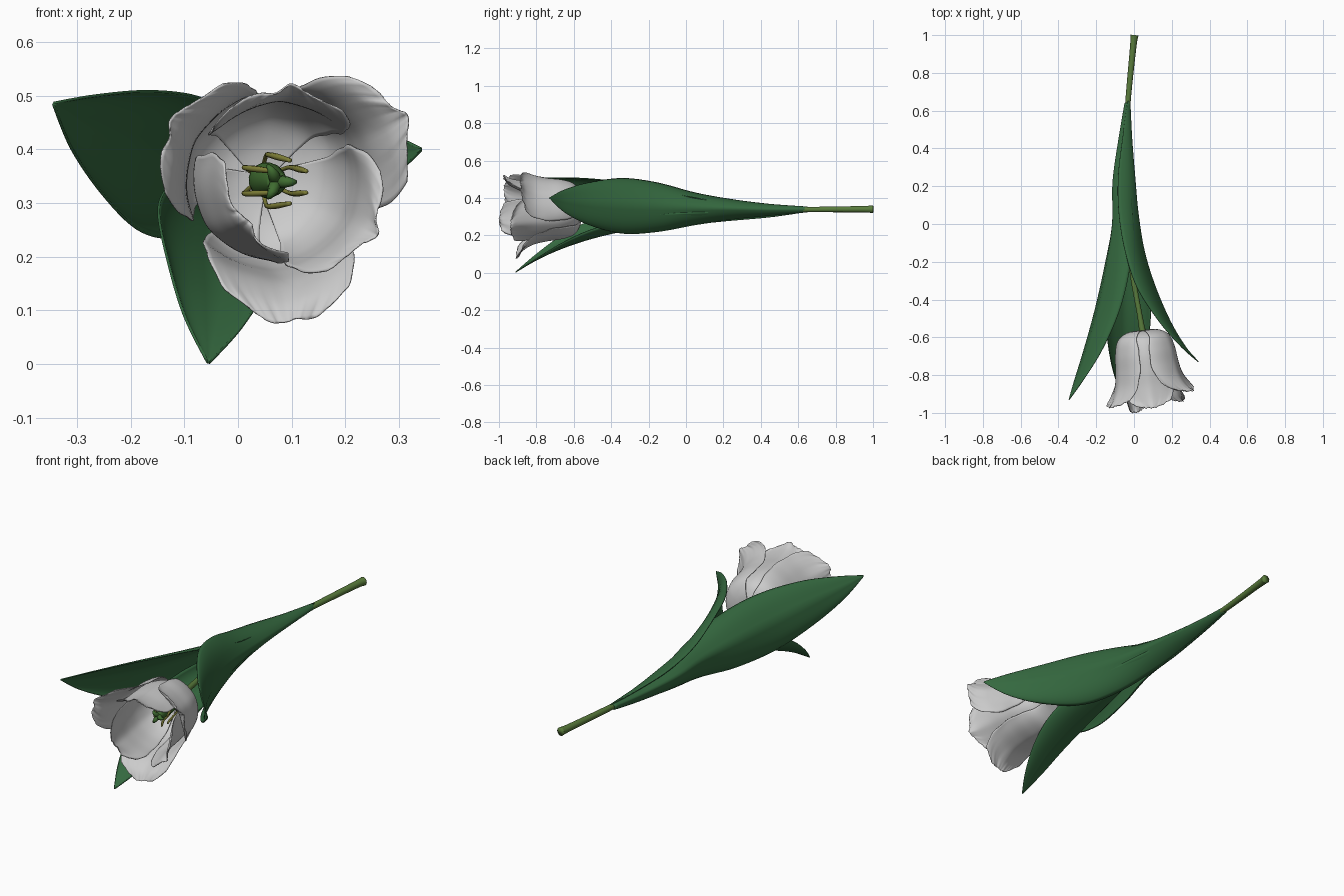
import bpy, bmesh, math, random
from mathutils import Vector

if "Cube" in bpy.data.objects:
    bpy.data.objects.remove(bpy.data.objects["Cube"])

random.seed(4)


def material(name, rgb):
    m = bpy.data.materials.new(name)
    m.diffuse_color = (*rgb, 1)
    m.use_nodes = True
    m.node_tree.nodes["Principled BSDF"].inputs["Base Color"].default_value = m.diffuse_color
    return m


WHITE = material("petal_white", (1.0, 1.0, 1.0))
LEAF = material("leaf_green", (0.035, 0.14, 0.05))
STEM = material("stem_green", (0.10, 0.20, 0.045))
PISTIL = material("pistil_green", (0.05, 0.15, 0.03))
OLIVE = material("stamen_olive", (0.22, 0.22, 0.04))


def spline(pts, t):
    """Smooth interpolation through tuples, t from 0 to 1."""
    f = min(max(t, 0), 1) * (len(pts) - 1)
    i = min(int(f), len(pts) - 2)
    f -= i
    a, b, c, d = (pts[min(max(k, 0), len(pts) - 1)] for k in range(i - 1, i + 3))
    return [0.5 * (2 * q + (r - p) * f + (2*p - 5*q + 4*r - s) * f**2
                   + (3*q - p - 3*r + s) * f**3) for p, q, r, s in zip(a, b, c, d)]


def finish(name, bm, mat):
    bmesh.ops.recalc_face_normals(bm, faces=bm.faces)
    me = bpy.data.meshes.new(name)
    bm.to_mesh(me)
    bm.free()
    me.materials.append(mat)
    for p in me.polygons:
        p.use_smooth = True
    ob = bpy.data.objects.new(name, me)
    bpy.context.collection.objects.link(ob)
    return ob


def sheet(name, func, nu, nv, mat, thick):
    """Thin surface from func(u, v), u in 0..1 and v in -1..1."""
    bm = bmesh.new()
    g = [[bm.verts.new(func(i / nu, 2 * j / nv - 1)) for j in range(nv + 1)]
         for i in range(nu + 1)]
    for i in range(nu):
        for j in range(nv):
            bm.faces.new((g[i][j], g[i][j+1], g[i+1][j+1], g[i+1][j]))
    ob = finish(name, bm, mat)
    mod = ob.modifiers.new("thickness", 'SOLIDIFY')
    mod.thickness = thick
    mod.offset = 0
    return ob


def tube(name, pts, mat, n=24, sides=12):
    """Round tube through (x, y, z, radius) points, capped."""
    bm = bmesh.new()
    rings = []
    for i in range(n + 1):
        t = i / n
        *p, r = spline(pts, t)
        ax = (Vector(spline(pts, t + .01)[:3]) - Vector(spline(pts, t - .01)[:3])).normalized()
        a = ax.cross(Vector((0.13, 0.2, 1))).normalized()
        b = ax.cross(a)
        rings.append([bm.verts.new(Vector(p) + r * (a * math.cos(k * math.tau / sides)
                      + b * math.sin(k * math.tau / sides))) for k in range(sides)])
    for q, s in zip(rings, rings[1:]):
        for k in range(sides):
            m = (k + 1) % sides
            bm.faces.new((q[k], q[m], s[m], s[k]))
    bm.faces.new(rings[0])
    bm.faces.new(rings[-1])
    return finish(name, bm, mat)


# Stem
tube("stem", [(0.003, 1.0, 0.34, 0.021), (-0.005, 0.93, 0.34, 0.017), (-0.035, 0.6, 0.338, 0.014),
              (-0.04, 0.3, 0.338, 0.014), (-0.03, 0.0, 0.34, 0.014), (-0.01, -0.25, 0.342, 0.014),
              (0.03, -0.48, 0.345, 0.014), (0.046, -0.575, 0.345, 0.018)], STEM, 40, 16)


# Leaves: midrib stations are (x, y, z, half width, cup depth)
def leaf(name, angle, stations):
    a = math.radians(angle)
    out = Vector((math.cos(a), 0, math.sin(a)))
    side = Vector((-math.sin(a), 0, math.cos(a)))

    def point(u, v):
        x, y, z, hw, cup = spline(stations, u)
        crease = 0.006 * math.exp(-(v / 0.12) ** 2) * math.sin(math.pi * u)
        return (Vector((x, y, z)) + side * max(hw, 0.001) * math.sin(v * 1.35) / math.sin(1.35)
                + out * (crease - cup * abs(v) ** 1.7))
    sheet(name, point, 48, 16, LEAF, 0.005)


leaf("right_leaf", 5, [(-0.022, 0.65, 0.34, 0.013, 0.012), (-0.014, 0.45, 0.34, 0.030, 0.045),
                       (0.0, 0.25, 0.345, 0.053, 0.08), (0.017, 0.05, 0.35, 0.085, 0.09),
                       (0.05, -0.15, 0.358, 0.13, 0.085), (0.11, -0.34, 0.365, 0.147, 0.08),
                       (0.19, -0.52, 0.373, 0.112, 0.045), (0.27, -0.65, 0.385, 0.06, 0.015),
                       (0.341, -0.73, 0.40, 0.002, 0)])
leaf("left_leaf", 155, [(-0.047, 0.64, 0.343, 0.013, 0.012), (-0.078, 0.45, 0.345, 0.030, 0.045),
                        (-0.108, 0.22, 0.355, 0.052, 0.07), (-0.108, 0.0, 0.365, 0.085, 0.075),
                        (-0.14, -0.22, 0.38, 0.125, 0.075), (-0.185, -0.45, 0.40, 0.135, 0.06),
                        (-0.245, -0.66, 0.43, 0.105, 0.04), (-0.3, -0.82, 0.457, 0.055, 0.015),
                        (-0.343, -0.93, 0.485, 0.002, 0)])
leaf("lower_leaf", 258, [(-0.04, 0.5, 0.320, 0.012, 0.012), (-0.045, 0.3, 0.310, 0.025, 0.03),
                         (-0.045, 0.1, 0.292, 0.045, 0.045), (-0.045, -0.1, 0.272, 0.07, 0.06),
                         (-0.045, -0.3, 0.237, 0.105, 0.07), (-0.045, -0.5, 0.19, 0.12, 0.07),
                         (-0.045, -0.67, 0.132, 0.098, 0.045), (-0.05, -0.81, 0.066, 0.055, 0.015),
                         (-0.055, -0.912, 0.003, 0.002, 0)])

# Flower frame: base point, axis toward the viewer, right and up
BASE = Vector((0.045, -0.565, 0.345))
AXIS = Vector((0.12, -1, -0.03)).normalized()
E1 = Vector((1, 0.12, 0)).normalized()
E2 = AXIS.cross(E1)


def flower(s, x, y):
    return BASE + AXIS * s + E1 * x + E2 * y


# Petals: profiles are (distance along axis, radius, half width)
OUTER = [(0, 0.015, 0.02), (0.003, 0.08, 0.07), (0.038, 0.135, 0.11), (0.11, 0.158, 0.14),
         (0.20, 0.168, 0.15), (0.28, 0.185, 0.145), (0.34, 0.22, 0.125), (0.37, 0.262, 0.07)]
INNER = [(0, 0.012, 0.02), (0.010, 0.067, 0.06), (0.045, 0.118, 0.10), (0.12, 0.144, 0.13),
         (0.21, 0.15, 0.142), (0.30, 0.152, 0.14), (0.375, 0.165, 0.118), (0.415, 0.187, 0.065)]


def petal(name, profile, angle, flare, stretch):
    a = math.radians(angle)
    ph = random.uniform(0, 6)

    def point(u, v):
        t = u * (1 - 0.12 * abs(v) ** 2.5)
        s, r, hw = spline(profile, t)
        r += flare * t ** 4
        s *= stretch
        edge = max(abs(v), u) ** 6 * u
        # Frilled rim and soft folds
        hw *= 1 + 0.02 * edge * math.sin(30 * u + ph)
        r += edge * 0.006 * math.sin(6 * v + 8 * u + ph) + 0.006 * u * math.exp(-(v / .2) ** 2)
        s += u ** 8 * (0.002 * math.sin(17 * v + ph) + 0.002 * math.sin(31 * v))
        bend = max(r, 0.05) * (1 + 0.35 * u ** 3)
        w = v * hw / bend
        x, y = r - bend + bend * math.cos(w), bend * math.sin(w)
        return flower(s, x * math.cos(a) - y * math.sin(a), x * math.sin(a) + y * math.cos(a))
    sheet(name, point, 40, 32, WHITE, 0.003)


for i, (ang, fl, st) in enumerate([(153, -0.02, 1.03), (30, -0.008, 0.93), (272, -0.008, 0.95)]):
    petal(f"outer_petal_{i + 1}", OUTER, ang, fl, st)
for i, (ang, fl, st) in enumerate([(90, -0.008, 0.98), (-28, -0.005, 0.96), (216, -0.085, 1.03)]):
    petal(f"inner_petal_{i + 1}", INNER, ang, fl, st)


# Pistil with three-lobed stigma
def path(pts):
    return [(*flower(s, x, y), r) for s, x, y, r in pts]


tube("pistil", path([(0, 0, 0, 0.018), (0.04, 0, 0, 0.03), (0.09, 0, 0, 0.033),
                     (0.15, 0.004, 0, 0.025), (0.18, 0.006, 0, 0.018)]), PISTIL, 20, 16)
for i in range(3):
    c, s = math.cos(i * math.tau / 3), math.sin(i * math.tau / 3)
    tube(f"stigma_lobe_{i + 1}", path([(0.17, 0.006, 0, 0.012), (0.19, 0.006 + .015*c, .015*s, 0.011),
         (0.195, 0.006 + .028*c, .028*s, 0.007), (0.185, 0.006 + .035*c, .035*s, 0.003)]), PISTIL, 10, 8)

# Stamens
for i in range(6):
    b = (i + 0.5) * math.tau / 6
    c, s = math.cos(b), math.sin(b)
    tube(f"stamen_{i + 1}", path([(0.01, .02*c, .02*s, 0.004), (0.06, .045*c, .045*s, 0.004),
         (0.11, .052*c, .048*s, 0.005), (0.15, .045*c + .012, .045*s, 0.006),
         (0.19, .035*c + .03, .04*s, 0.004)]), OLIVE, 14, 8)
